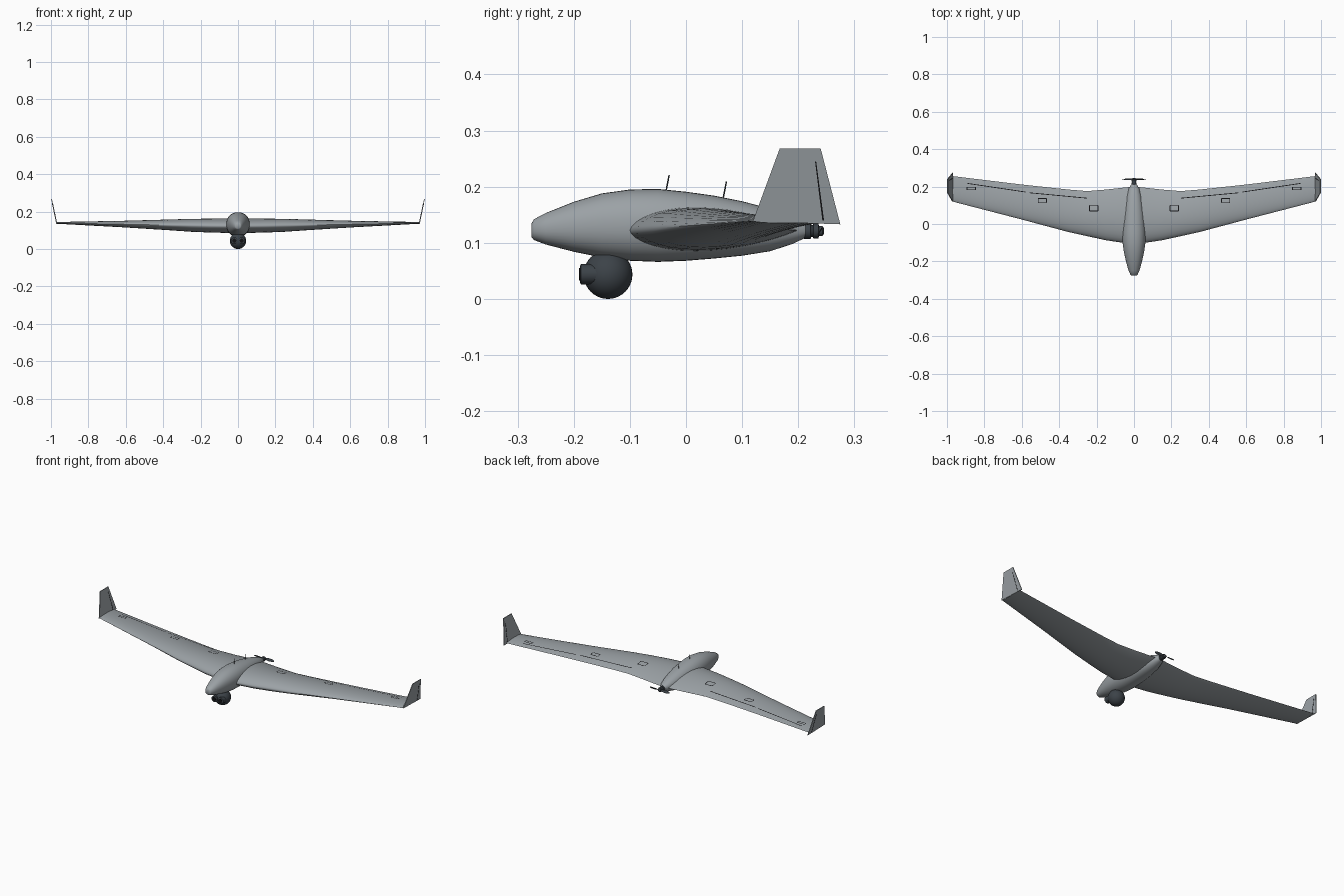
import bpy, bmesh, math
from mathutils import Vector

cube = bpy.data.objects.get("Cube")
if cube:
    bpy.data.objects.remove(cube, do_unlink=True)


def material(name, rgb, rough=0.6):
    m = bpy.data.materials.new(name)
    m.use_nodes = True
    m.diffuse_color = (*rgb, 1)
    b = m.node_tree.nodes["Principled BSDF"]
    b.inputs["Base Color"].default_value = (*rgb, 1)
    b.inputs["Roughness"].default_value = rough
    return m


GREY = material("airframe grey", (0.33, 0.36, 0.38))
DARK = material("dark gunmetal", (0.045, 0.055, 0.065))
BLACK = material("seam black", (0.006, 0.006, 0.007))


def finish(name, bm, mat, smooth=40):
    bmesh.ops.recalc_face_normals(bm, faces=bm.faces)
    me = bpy.data.meshes.new(name)
    bm.to_mesh(me)
    bm.free()
    me.materials.append(mat)
    ob = bpy.data.objects.new(name, me)
    bpy.context.collection.objects.link(ob)
    if smooth:
        bpy.ops.object.select_all(action='DESELECT')
        ob.select_set(True)
        bpy.context.view_layer.objects.active = ob
        bpy.ops.object.shade_smooth_by_angle(angle=math.radians(smooth))
    return ob


def loft(bm, rings):
    """Skin closed rings of equal length and cap both ends."""
    vs = [[bm.verts.new(p) for p in r] for r in rings]
    n = len(vs[0])
    for a, b in zip(vs, vs[1:]):
        for i in range(n):
            j = (i + 1) % n
            bm.faces.new((a[i], a[j], b[j], b[i]))
    bm.faces.new(vs[0])
    bm.faces.new(vs[-1])


def lerp_table(table, x):
    """Piecewise linear lookup; the first column is the key."""
    for a, b in zip(table, table[1:]):
        if x <= b[0]:
            t = (x - a[0]) / (b[0] - a[0])
            return [p + (q - p) * t for p, q in zip(a, b)]
    return list(table[-1])


def turned(name, profile, centre, mat, seg=24):
    """Round part along y from (y, radius) pairs."""
    bm = bmesh.new()
    cx, cz = centre
    loft(bm, [[(cx + r * math.cos(2 * math.pi * i / seg), y,
                cz + r * math.sin(2 * math.pi * i / seg)) for i in range(seg)]
              for y, r in profile])
    return finish(name, bm, mat)


# Fuselage: y, half width, bottom, top
BODY = [(-0.275, 0.015, 0.110, 0.135), (-0.271, 0.019, 0.105, 0.142),
        (-0.25, 0.029, 0.097, 0.153), (-0.20, 0.043, 0.084, 0.173),
        (-0.15, 0.054, 0.074, 0.188), (-0.10, 0.061, 0.068, 0.195),
        (-0.05, 0.063, 0.066, 0.196), (0.00, 0.061, 0.068, 0.191),
        (0.05, 0.056, 0.072, 0.184), (0.10, 0.049, 0.077, 0.174),
        (0.15, 0.040, 0.085, 0.161), (0.19, 0.028, 0.098, 0.147),
        (0.213, 0.014, 0.109, 0.134)]
bm = bmesh.new()
rings = []
for y, w, lo, hi in BODY:
    ring = []
    for i in range(36):
        a = 2 * math.pi * i / 36
        c, s = math.cos(a), math.sin(a)
        ring.append((w * math.copysign(abs(c) ** 0.92, c), y,
                     (lo + hi) / 2 + (hi - lo) / 2 * math.copysign(abs(s) ** 0.92, s)))
    rings.append(ring)
loft(bm, rings)
finish("fuselage", bm, GREY, 50)

# Wing: x, leading edge y, trailing edge y, chord z, upper height, lower depth
WING = [(0.0, -0.11, 0.20, 0.122, 0.042, 0.037), (0.06, -0.10, 0.194, 0.122, 0.041, 0.036),
        (0.15, -0.087, 0.184, 0.123, 0.039, 0.035), (0.25, -0.065, 0.176, 0.125, 0.036, 0.033),
        (0.35, -0.043, 0.184, 0.127, 0.031, 0.028), (0.60, 0.024, 0.211, 0.132, 0.019, 0.017),
        (0.97, 0.120, 0.256, 0.139, 0.005, 0.004)]


def foil(s):
    return max(s, 0) ** 0.6 * max(1 - s, 0) ** 0.9 / 0.364


def wing_top(x, y):
    _, le, te, z, up, _ = lerp_table(WING, abs(x))
    return z + up * foil((y - le) / (te - le))


STEPS = [0.5 - 0.5 * math.cos(math.pi * i / 16) for i in range(17)]
bm = bmesh.new()
rings = []
for x, le, te, z, up, dn in [(-r[0], *r[1:]) for r in WING[:0:-1]] + WING:
    ring = [(x, le + (te - le) * s, z + up * foil(s)) for s in STEPS]
    ring += [(x, le + (te - le) * s, z - dn * foil(s)) for s in STEPS[-2:0:-1]]
    rings.append(ring)
loft(bm, rings)
finish("wing", bm, GREY, 50)


def seam(bm, a, b, width=0.004):
    """Thin strip lying on the upper wing skin from a to b."""
    a, b = Vector(a), Vector(b)
    side = (b - a).orthogonal().normalized() * width / 2
    n = max(2, int((b - a).length / 0.02))
    prev = None
    for i in range(n + 1):
        p = a.lerp(b, i / n)
        pair = [bm.verts.new((q.x, q.y, wing_top(q.x, q.y) + 0.0012))
                for q in (p + side, p - side)]
        if prev:
            bm.faces.new((prev[0], prev[1], pair[1], pair[0]))
        prev = pair


def slab(bm, corners, thick):
    """Plate from coplanar corners, thickened along x."""
    loft(bm, [[(x + d, y, z) for x, y, z in corners] for d in (-thick / 2, thick / 2)])


def fin_x(z):
    return 0.969 + (z - 0.134) / 0.134 * 0.028


for side, s in (("left", 1), ("right", -1)):
    # Control surface seams and servo hatches
    bm = bmesh.new()
    seam(bm, (s * 0.25, 0.138), (s * 0.56, 0.167))
    seam(bm, (s * 0.58, 0.171), (s * 0.89, 0.217))
    for cx, cy, w, h in ((0.215, 0.085, 0.045, 0.030), (0.49, 0.125, 0.045, 0.022),
                         (0.87, 0.190, 0.045, 0.014)):
        x0, x1, y0, y1 = s * (cx - w / 2), s * (cx + w / 2), cy - h / 2, cy + h / 2
        for a, b in (((x0, y0), (x1, y0)), ((x0, y0), (x0, y1)),
                     ((x1, y0), (x1, y1)), ((x0, y1), (x1, y1))):
            seam(bm, a, b)
    finish(side + "_wing_seams", bm, BLACK, 0)

    # Winglet with its rudder seam
    outline = ((0.119, 0.138), (0.275, 0.133), (0.240, 0.268), (0.167, 0.268))
    bm = bmesh.new()
    slab(bm, [(s * fin_x(z), y, z) for y, z in outline], 0.004)
    finish(side + "_winglet", bm, GREY, 0)
    line = ((0.243, 0.140), (0.246, 0.140), (0.232, 0.245), (0.230, 0.245))
    bm = bmesh.new()
    slab(bm, [(s * fin_x(z), y, z) for y, z in line], 0.0055)
    finish(side + "_rudder_seam", bm, BLACK, 0)

    # Camera lens barrel and glass
    turned(side + "_lens", [(-0.189, 0.015), (-0.187, 0.018), (-0.150, 0.018)],
           (s * 0.020, 0.044), DARK)
    turned(side + "_lens_glass", [(-0.1905, 0.011), (-0.186, 0.011)],
           (s * 0.020, 0.044), BLACK)

# Camera ball and its mount
bm = bmesh.new()
bmesh.ops.create_uvsphere(bm, u_segments=32, v_segments=20, radius=0.0435)
bmesh.ops.translate(bm, verts=bm.verts, vec=(0, -0.139, 0.0435))
finish("camera_ball", bm, DARK)

# Whip antennas
for name, y, z in (("front_antenna", -0.036, 0.190), ("rear_antenna", 0.066, 0.178)):
    bm = bmesh.new()
    loft(bm, [[(0.0013 * math.cos(a), y + dy + 0.0013 * math.sin(a), z + dz)
               for a in [math.pi * i / 4 for i in range(8)]]
              for dy, dz in ((0, 0), (0.006, 0.031))])
    finish(name, bm, DARK)

# Pusher motor and spinner
turned("motor", [(0.205, 0.010), (0.211, 0.014), (0.222, 0.014), (0.223, 0.011),
                 (0.226, 0.011), (0.227, 0.013), (0.236, 0.013), (0.237, 0.009),
                 (0.243, 0.009), (0.246, 0.005)], (0, 0.121), DARK)

# Propeller blades: radius, half chord, pitch
BLADE = [(0.0, 0.004, 50), (0.012, 0.005, 45), (0.030, 0.008, 32),
         (0.050, 0.007, 24), (0.063, 0.003, 20)]
for name, s in (("propeller_blade_left", 1), ("propeller_blade_right", -1)):
    bm = bmesh.new()
    rings = []
    for r, c, pitch in BLADE:
        p = math.radians(pitch) * s
        along = Vector((0, math.sin(p), math.cos(p))) * c
        thick = Vector((0, math.cos(p), -math.sin(p))) * 0.001
        mid = Vector((s * r, 0.239, 0.121))
        rings.append([mid + along, mid + thick, mid - along, mid - thick])
    loft(bm, rings)
    finish(name, bm, DARK, 60)
